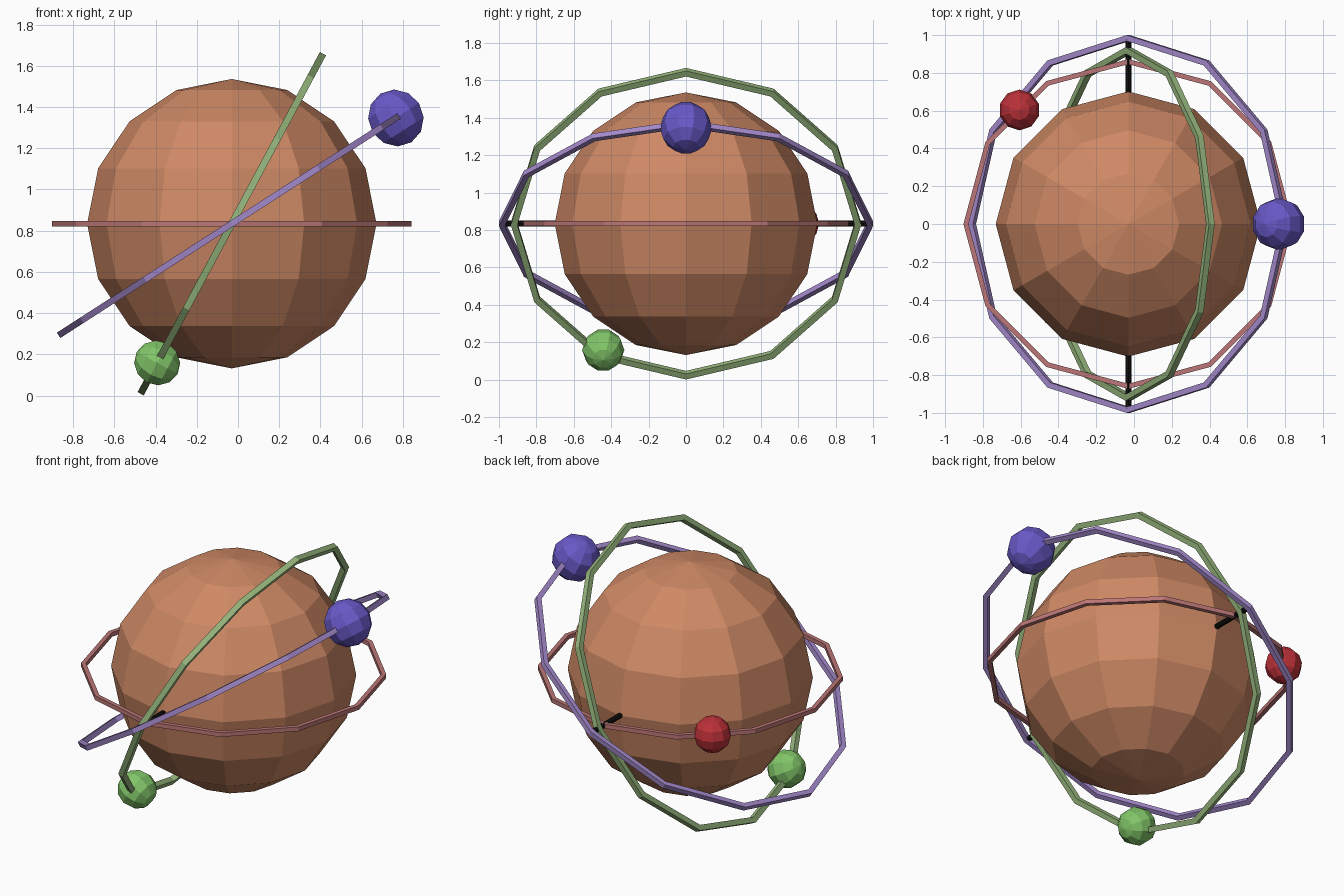
import bpy, bmesh
from math import sin, cos, pi, radians
from mathutils import Vector, Matrix

if "Cube" in bpy.data.objects:
    bpy.data.objects.remove(bpy.data.objects["Cube"])

CENTER = Vector((-0.03, 0, 0.834))


def finish(bm, name, color, matrix):
    bmesh.ops.recalc_face_normals(bm, faces=bm.faces[:])
    mesh = bpy.data.meshes.new(name)
    bm.to_mesh(mesh)
    bm.free()
    mat = bpy.data.materials.new(name + "_paint")
    mat.diffuse_color = (*color, 1)
    mat.use_nodes = True
    mat.node_tree.nodes["Principled BSDF"].inputs["Base Color"].default_value = mat.diffuse_color
    mesh.materials.append(mat)
    ob = bpy.data.objects.new(name, mesh)
    ob.matrix_world = matrix
    bpy.context.collection.objects.link(ob)
    return ob


def ball(name, radius, segments, rings, color, matrix):
    bm = bmesh.new()
    bmesh.ops.create_uvsphere(bm, u_segments=segments, v_segments=rings, radius=radius)
    return finish(bm, name, color, matrix)


def orbit(name, outer, size, color, matrix, sides=12):
    """Twelve-sided ring with a square cross-section."""
    bm = bmesh.new()
    h = size / 2
    section = [(outer, -h), (outer, h), (outer - size, h), (outer - size, -h)]
    loops = []
    for i in range(sides):
        a = 2 * pi * i / sides
        loops.append([bm.verts.new((r * cos(a), r * sin(a), z)) for r, z in section])
    for i in range(sides):
        p, q = loops[i], loops[(i + 1) % sides]
        for j in range(4):
            k = (j + 1) % 4
            bm.faces.new((p[j], q[j], q[k], p[k]))
    return finish(bm, name, color, matrix)


base = Matrix.Translation(CENTER)

# Large central globe
ball("globe", 0.702, 12, 8, (0.62, 0.25, 0.13), base)

# Orbit rings, each with its moon:
# name, tilt, ring radius, tube size, ring colour, moon distance, moon angle, moon radius, moon colour
systems = [
    ("red", 0, 0.873, 0.027, (0.50, 0.18, 0.18), 0.835, 133.7, 0.108, (0.50, 0.03, 0.04)),
    ("green", 61.8, 0.936, 0.034, (0.30, 0.46, 0.20), 0.885, 210, 0.113, (0.22, 0.56, 0.14)),
    ("blue", 32.8, 1.0, 0.031, (0.37, 0.25, 0.60), 0.947, 0, 0.14, (0.14, 0.10, 0.58)),
]
for name, tilt, radius, size, ring_col, dist, angle, moon_r, moon_col in systems:
    frame = base @ Matrix.Rotation(radians(-tilt), 4, 'Y')
    orbit(name + "_orbit_ring", radius, size, ring_col, frame)
    a = radians(angle)
    spot = Matrix.Translation((dist * cos(a), dist * sin(a), 0))
    ball(name + "_moon", moon_r, 10, 6, moon_col, frame @ spot)

# Black pivot rod joining the rings to the globe, front to back
bm = bmesh.new()
bmesh.ops.create_cone(bm, cap_ends=True, segments=8, radius1=0.016, radius2=0.016, depth=1.96)
finish(bm, "pivot_rod", (0.005, 0.005, 0.005), base @ Matrix.Rotation(pi / 2, 4, 'X'))
